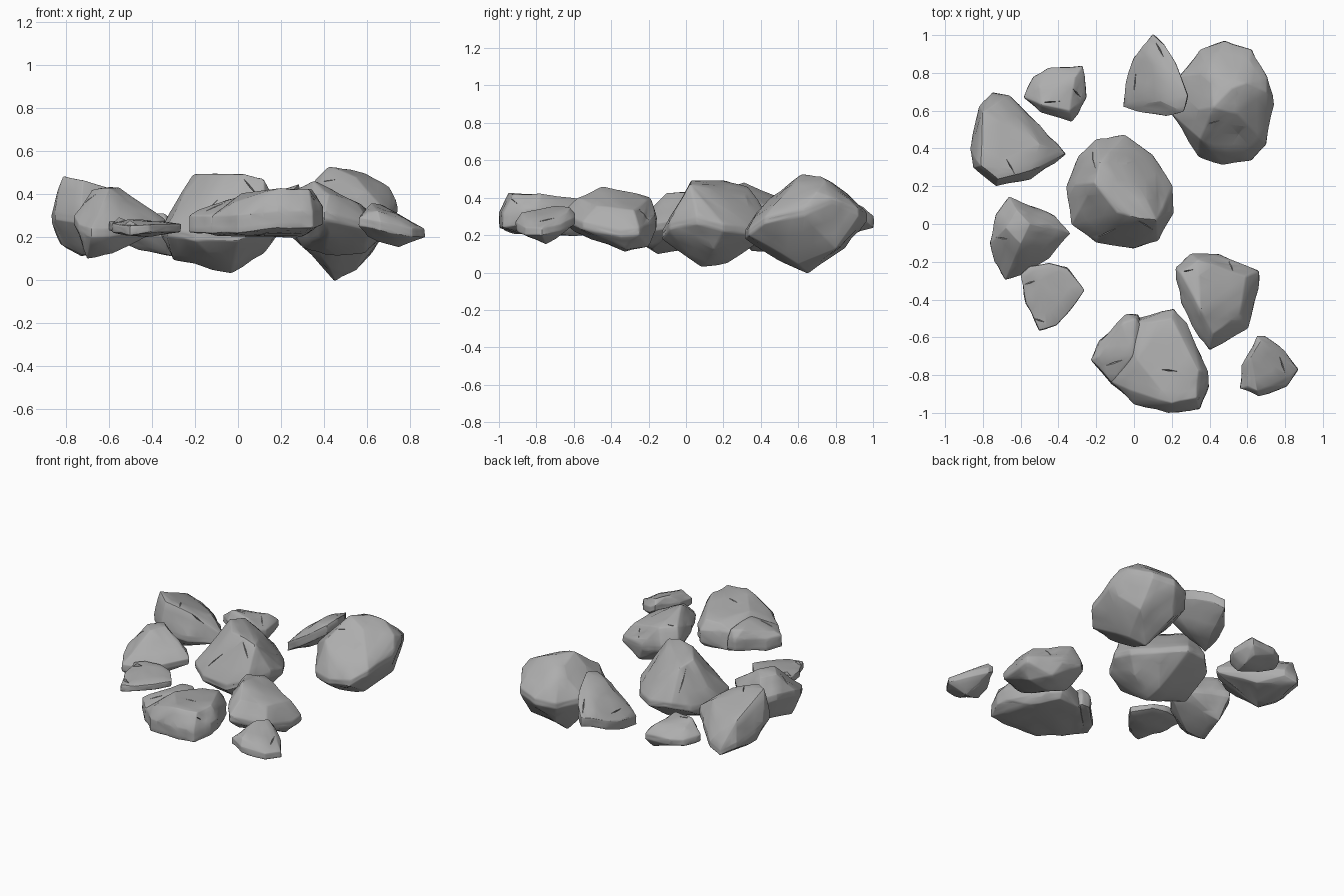
import bpy
import bmesh
from mathutils import Vector, Matrix, noise
from mathutils.bvhtree import BVHTree
from math import radians

if "Cube" in bpy.data.objects:
    bpy.data.objects.remove(bpy.data.objects["Cube"], do_unlink=True)

# One plain stone colour
stone = bpy.data.materials.new("grey stone")
stone.use_nodes = True
colour = (0.42, 0.42, 0.42, 1)
stone.diffuse_color = colour
shader = stone.node_tree.nodes["Principled BSDF"]
shader.inputs["Base Color"].default_value = colour
shader.inputs["Roughness"].default_value = 0.9


def add_object(name, bm):
    mesh = bpy.data.meshes.new(name)
    bm.to_mesh(mesh)
    bm.free()
    obj = bpy.data.objects.new(name, mesh)
    bpy.context.collection.objects.link(obj)
    return obj


def crack_cutter(tree, start, end):
    """Slim octahedron sunk into the upper surface between two plan points."""
    hits = [tree.ray_cast(Vector((x, y, 2)), Vector((0, 0, -1))) for x, y in (start, end)]
    if any(hit[0] is None for hit in hits):
        return None
    along = hits[1][0] - hits[0][0]
    length = along.length
    along.normalize()
    up = (hits[0][1] + hits[1][1]).normalized()
    side = up.cross(along).normalized()
    up = along.cross(side)
    frame = Matrix((along, side, up)).transposed().to_4x4()
    frame.translation = (hits[0][0] + hits[1][0]) / 2
    bm = bmesh.new()
    bmesh.ops.create_uvsphere(bm, u_segments=4, v_segments=2, radius=1)
    bm.transform(frame @ Matrix.Diagonal((length / 2, 0.004, 0.02, 1)))
    bmesh.ops.recalc_face_normals(bm, faces=bm.faces)
    cutter = add_object("crack_cutter", bm)
    cutter.hide_render = True
    return cutter


def rock(name, rim, crown=(), keel=(), band=0.04, bevel=0.01, cracks=()):
    """Hull of a thick rim with crown points above and keel points below."""
    bm = bmesh.new()
    for x, y, z in rim:
        for offset in (-band / 2, band / 2):
            bm.verts.new((x, y, z + offset))
    for point in (*crown, *keel):
        bm.verts.new(point)
    hull = bmesh.ops.convex_hull(bm, input=bm.verts)
    unused = {v for v in hull["geom_interior"] + hull["geom_unused"]
              if isinstance(v, bmesh.types.BMVert)}
    bmesh.ops.delete(bm, geom=list(unused), context="VERTS")

    # Uneven, slightly worn faces
    bmesh.ops.subdivide_edges(bm, edges=bm.edges, cuts=2, use_grid_fill=True)
    bmesh.ops.triangulate(bm, faces=bm.faces)
    bm.normal_update()
    for v, normal in [(v, v.normal.copy()) for v in bm.verts]:
        v.co += normal * noise.noise(v.co * 9) * 0.012
    bmesh.ops.recalc_face_normals(bm, faces=bm.faces)
    tree = BVHTree.FromBMesh(bm)
    obj = add_object(name, bm)

    # Rounded edges and carved cracks
    mod = obj.modifiers.new("Worn edges", "BEVEL")
    mod.width, mod.segments = bevel, 2
    mod.limit_method, mod.angle_limit = "ANGLE", radians(24)
    cutters = [c for c in (crack_cutter(tree, *ends) for ends in cracks) if c]
    for cutter in cutters:
        mod = obj.modifiers.new("Crack", "BOOLEAN")
        mod.operation, mod.solver, mod.object = "DIFFERENCE", "EXACT", cutter
    graph = bpy.context.evaluated_depsgraph_get()
    mesh = bpy.data.meshes.new_from_object(obj.evaluated_get(graph))
    obj.modifiers.clear()
    obj.data = mesh
    for cutter in cutters:
        bpy.data.objects.remove(cutter, do_unlink=True)
    mesh.materials.clear()
    mesh.materials.append(stone)
    bpy.ops.object.select_all(action="DESELECT")
    obj.select_set(True)
    bpy.context.view_layer.objects.active = obj
    bpy.ops.object.shade_smooth_by_angle(angle=radians(28))
    return obj


rock("centre_boulder",
     rim=[(-.36, .2, .22), (-.33, 0, .22), (-.2, -.1, .2), (0, -.13, .2), (.13, -.09, .25),
          (.2, .06, .28), (.2, .2, .24), (.1, .37, .22), (-.05, .47, .24),
          (-.2, .45, .25), (-.29, .36, .22)],
     crown=[(-.21, .22, .49), (-.18, .33, .46), (-.09, .06, .49), (.03, .03, .49),
            (.12, .02, .47), (.15, .08, .4), (-.04, .32, .4)],
     keel=[(-.3, .15, .09), (-.03, .08, .03), (-.02, .22, .05), (.12, .15, .13)],
     cracks=[((-.22, .4), (-.2, .28)), ((-.2, -.07), (-.09, -.02)), ((.02, .02), (.1, -.03))])

rock("back_boulder",
     rim=[(.2, .58, .28), (.24, .78, .3), (.35, .92, .28), (.48, .97, .3), (.62, .92, .32),
          (.7, .78, .38), (.74, .63, .32), (.7, .42, .28), (.62, .34, .22),
          (.47, .31, .2), (.34, .36, .2)],
     crown=[(.42, .62, .52), (.52, .72, .52), (.55, .58, .48), (.6, .75, .5), (.4, .8, .47),
            (.7, .7, .43), (.42, .42, .37), (.35, .45, .4)],
     keel=[(.45, .65, -.01), (.55, .6, .04), (.42, .5, .06), (.62, .8, .13),
           (.28, .6, .17), (.4, .85, .13)],
     cracks=[((.55, .78), (.53, .6)), ((.58, .52), (.52, .42)), ((.36, .53), (.46, .55))])

rock("leaning_slab",
     rim=[(-.06, .62, .18), (-.03, .8, .2), (0, .88, .23), (.05, .95, .26), (.1, 1, .27),
          (.16, .95, .32), (.22, .85, .36), (.28, .68, .41), (.26, .6, .39),
          (.17, .57, .33), (.05, .59, .25)],
     crown=[(.04, .7, .31), (.14, .83, .38), (.14, .65, .39)],
     keel=[(.04, .8, .17), (.15, .68, .23)],
     band=.06, cracks=[((.11, .97), (.16, .88)), ((.0, .7), (.01, .8))])

rock("front_boulder",
     rim=[(-.12, -.84, .26), (-.06, -.62, .28), (0, -.52, .29), (.21, -.45, .28),
          (.28, -.52, .28), (.39, -.78, .3), (.39, -.86, .3), (.35, -.98, .28),
          (.18, -1, .28), (0, -.95, .26)],
     crown=[(.02, -.72, .4), (.1, -.52, .37), (.2, -.5, .38), (.34, -.78, .42),
            (.33, -.92, .42), (.2, -.95, .43), (-.02, -.88, .36)],
     keel=[(-.19, -.71, .22), (-.1, -.8, .21), (.05, -.9, .21), (.3, -.92, .22),
           (.3, -.65, .2), (.02, -.5, .21), (.2, -.48, .2)],
     band=.08,
     cracks=[((.27, -.81), (.38, -.83)), ((.14, -.77), (.23, -.78)), ((.3, -.94), (.36, -.9))])

rock("front_boulder_shoulder",
     rim=[(-.23, -.72, .26), (-.18, -.62, .26), (-.04, -.48, .27), (.02, -.48, .27),
          (.08, -.6, .27), (-.02, -.82, .26), (-.12, -.84, .26)],
     crown=[(-.19, -.7, .33), (-.06, -.53, .36), (.01, -.5, .36), (-.01, -.7, .38)],
     band=.08, cracks=[((-.15, -.75), (-.06, -.72))])

rock("right_boulder",
     rim=[(.22, -.23, .3), (.3, -.16, .28), (.45, -.16, .25), (.66, -.25, .22),
          (.66, -.35, .21), (.6, -.55, .25), (.4, -.67, .3), (.34, -.6, .32), (.25, -.42, .33)],
     crown=[(.25, -.26, .41), (.34, -.19, .4), (.59, -.28, .33), (.35, -.45, .46),
            (.42, -.58, .4), (.56, -.48, .36)],
     keel=[(.3, -.3, .15), (.4, -.33, .11), (.5, -.2, .14), (.59, -.32, .12), (.42, -.6, .22)],
     cracks=[((.5, -.19), (.53, -.28)), ((.24, -.26), (.32, -.24))])

rock("right_pebble",
     rim=[(.56, -.87, .27), (.57, -.75, .28), (.65, -.59, .3), (.69, -.59, .28),
          (.8, -.67, .24), (.87, -.77, .22), (.81, -.86, .22), (.66, -.91, .25)],
     crown=[(.6, -.86, .32), (.62, -.7, .36), (.67, -.62, .35), (.65, -.88, .32),
            (.78, -.82, .28)],
     keel=[(.6, -.8, .2), (.75, -.75, .15), (.7, -.68, .2)],
     cracks=[((.77, -.7), (.8, -.79))])

rock("left_boulder",
     rim=[(-.87, .4, .28), (-.82, .62, .21), (-.75, .7, .17), (-.66, .68, .2), (-.5, .52, .23),
          (-.36, .37, .25), (-.42, .32, .24), (-.55, .24, .25), (-.73, .2, .28), (-.85, .3, .3)],
     crown=[(-.81, .31, .48), (-.8, .59, .36), (-.73, .64, .31), (-.72, .24, .46),
            (-.5, .42, .36), (-.55, .28, .41)],
     keel=[(-.82, .4, .16), (-.72, .35, .11), (-.74, .6, .13), (-.55, .54, .15),
           (-.5, .38, .18)],
     cracks=[((-.68, .35), (-.63, .26)), ((-.56, .28), (-.48, .31))])

rock("left_middle_rock",
     rim=[(-.76, -.1, .28), (-.73, .05, .3), (-.66, .14, .28), (-.55, .1, .28), (-.42, .04, .27),
          (-.34, -.05, .26), (-.45, -.18, .24), (-.6, -.27, .22), (-.68, -.29, .22),
          (-.74, -.2, .24)],
     crown=[(-.62, .07, .41), (-.55, 0, .43), (-.68, -.02, .42), (-.6, -.1, .42),
            (-.45, 0, .36)],
     keel=[(-.7, -.15, .1), (-.58, -.18, .12), (-.65, .05, .13), (-.45, -.08, .19)],
     cracks=[((-.5, .05), (-.49, -.04)), ((-.73, -.07), (-.66, -.08))])

rock("left_flat_stone",
     rim=[(-.6, -.27, .25), (-.55, -.23, .25), (-.45, -.21, .25), (-.35, -.23, .25),
          (-.26, -.35, .24), (-.33, -.45, .24), (-.41, -.54, .24), (-.5, -.56, .23),
          (-.57, -.42, .24)],
     crown=[(-.5, -.3, .28), (-.38, -.32, .27)], keel=[(-.42, -.38, .2)],
     bevel=.007, cracks=[((-.53, -.5), (-.47, -.52)), ((-.58, -.32), (-.52, -.3))])

rock("back_left_stone",
     rim=[(-.58, .67, .22), (-.53, .78, .21), (-.45, .82, .21), (-.27, .84, .21),
          (-.25, .67, .21), (-.33, .54, .22), (-.5, .59, .23)],
     crown=[(-.5, .72, .29), (-.31, .78, .28), (-.34, .6, .31), (-.49, .63, .32)],
     keel=[(-.46, .66, .14), (-.3, .72, .11), (-.33, .61, .11), (-.31, .8, .14)],
     cracks=[((-.5, .64), (-.39, .65)), ((-.33, .72), (-.28, .67))])
